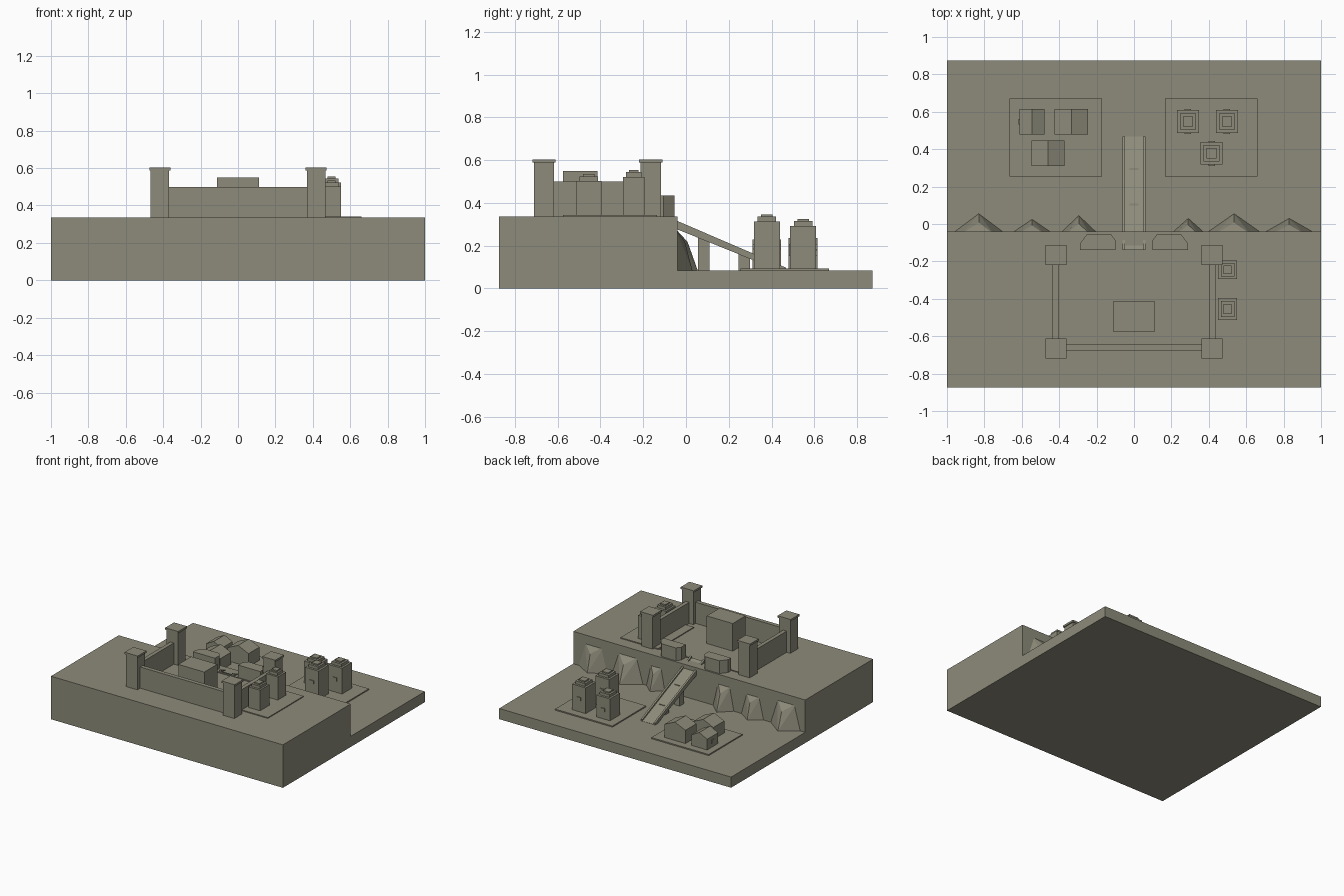
import bpy, bmesh, math
from mathutils import Vector

cube = bpy.data.objects.get("Cube")
if cube:
    bpy.data.objects.remove(cube, do_unlink=True)

stone = bpy.data.materials.new("olive_grey_stone")
stone.use_nodes = True
COLOUR = (0.27, 0.26, 0.195, 1)
stone.diffuse_color = COLOUR
stone.node_tree.nodes["Principled BSDF"].inputs["Base Color"].default_value = COLOUR

GROUND, PLATEAU, CLIFF = 0.083, 0.335, -0.04


def hull(name, points):
    """Flat-shaded convex solid around a few points."""
    bm = bmesh.new()
    for p in points:
        bm.verts.new(p)
    bmesh.ops.convex_hull(bm, input=bm.verts)
    bmesh.ops.dissolve_limit(bm, angle_limit=0.01, verts=bm.verts, edges=bm.edges)
    bmesh.ops.recalc_face_normals(bm, faces=bm.faces)
    mesh = bpy.data.meshes.new(name)
    bm.to_mesh(mesh)
    bm.free()
    mesh.materials.append(stone)
    obj = bpy.data.objects.new(name, mesh)
    bpy.context.collection.objects.link(obj)
    return obj


def box(name, x0, x1, y0, y1, z0, z1):
    return hull(name, [(x, y, z) for x in (x0, x1) for y in (y0, y1) for z in (z0, z1)])


def block(name, cx, cy, w, d, z0, z1):
    return box(name, cx - w / 2, cx + w / 2, cy - d / 2, cy + d / 2, z0, z1)


# Terrain: high plateau with a road strip, and the low plain behind it
box("plateau_left", 0.08, 1, -0.875, CLIFF, 0, PLATEAU)
box("plateau_right", -1, -0.08, -0.875, CLIFF, 0, PLATEAU)
box("plateau_road", -0.08, 0.08, -0.875, CLIFF, 0, PLATEAU)
box("low_plain", -1, 1, CLIFF, 0.873, 0, GROUND)


# Rocks leaning on the cliff face
def rock(cx, w, depth, top):
    y, h = CLIFF - 0.01, top - GROUND
    hull("cliff_rock", [
        (cx - w, y, GROUND), (cx + w, y, GROUND),
        (cx - 0.62 * w, y, top), (cx + 0.55 * w, y, top),
        (cx, CLIFF + depth * 0.5, GROUND + h * 0.68),
        (cx, CLIFF + depth, GROUND)])


for cx, w, depth, top in [(-0.83, 0.14, 0.095, 0.28), (-0.545, 0.11, 0.065, 0.26),
                          (-0.295, 0.1, 0.085, 0.27), (0.29, 0.09, 0.07, 0.26),
                          (0.535, 0.15, 0.095, 0.28), (0.83, 0.14, 0.07, 0.28)]:
    rock(cx, w, depth, top)


# Fortress: corner towers, walls, keep and gate blocks
for sx in (-1, 1):
    for cy in (-0.665, -0.165):
        block("corner_tower", sx * 0.418, cy, 0.097, 0.094, PLATEAU, 0.588)
        block("tower_cap", sx * 0.418, cy, 0.112, 0.108, 0.588, 0.603)
    block("side_wall", sx * 0.42, -0.415, 0.03, 0.41, PLATEAU, 0.5)
    outline = [(0.10, -0.14), (0.10, -0.085), (0.125, -0.053),
               (0.25, -0.053), (0.29, -0.105), (0.29, -0.14)]
    hull("gate_block", [(sx * x, y, z) for x, y in outline for z in (PLATEAU, 0.435)])
block("front_wall", 0, -0.661, 0.76, 0.032, PLATEAU, 0.5)
block("back_kerb", 0, -0.146, 0.75, 0.006, PLATEAU, 0.34)
block("keep", 0, -0.495, 0.225, 0.16, PLATEAU, 0.55)


# Sloping ramp with side rails and supporting piers
RAMP_START, RAMP_END, SLOPE = -0.14, 0.468, 0.43


def deck_height(y):
    return 0.303 - SLOPE * (y - CLIFF)


def sloped(name, x0, x1, low, high):
    hull(name, [(x, y, max(deck_height(y) + dz, 0.07)) for x in (x0, x1)
                for y in (RAMP_START, RAMP_END) for dz in (low, high)])


sloped("ramp_deck", -0.06, 0.06, -0.028, 0)
for sx in (-1, 1):
    sloped("ramp_rail", sx * 0.048, sx * 0.062, -0.03, 0.012)
for y in (0.055, 0.245):
    box("ramp_pier", -0.023, 0.023, y, y + 0.055, GROUND, deck_height(y + 0.045))


# Thin district pads
box("fortress_pad", 0.335, 0.66, -0.575, -0.135, PLATEAU, 0.342)
box("tower_pad", 0.165, 0.66, 0.255, 0.67, GROUND, 0.092)
box("house_pad", -0.665, -0.17, 0.255, 0.67, GROUND, 0.092)


# Stepped tower buildings
def stepped(name, cx, cy, w, d, base, top):
    block(name + "_body", cx, cy, w, d, base, top)
    block(name + "_step", cx, cy, w * 0.72, d * 0.72, top, top + 0.022)
    block(name + "_roof", cx, cy, w * 0.45, d * 0.45, top + 0.022, top + 0.032)


stepped("plateau_building", 0.5, -0.245, 0.1, 0.1, PLATEAU, 0.522)
stepped("plateau_building", 0.5, -0.455, 0.1, 0.118, PLATEAU, 0.502)
for cx, cy, top in [(0.415, 0.378, 0.313), (0.497, 0.548, 0.292), (0.288, 0.548, 0.262)]:
    stepped("city_tower", cx, cy, 0.118, 0.122, GROUND, top)
    for sy in (-1, 1):
        block("tower_ledge", cx, cy + sy * 0.063, 0.035, 0.008, top - 0.11, top - 0.085)


# Gabled houses
def house(cx, cy, w, d, eave, ridge):
    profile = [(-w / 2, GROUND), (w / 2, GROUND), (w / 2, eave), (0, ridge), (-w / 2, eave)]
    hull("gabled_house", [(cx + x, cy + s * d / 2, z) for x, z in profile for s in (-1, 1)])


house(-0.545, 0.547, 0.135, 0.135, 0.175, 0.21)
house(-0.335, 0.547, 0.18, 0.135, 0.195, 0.235)
house(-0.46, 0.378, 0.175, 0.135, 0.185, 0.225)
block("house_window", -0.614, 0.547, 0.006, 0.03, 0.125, 0.15)
